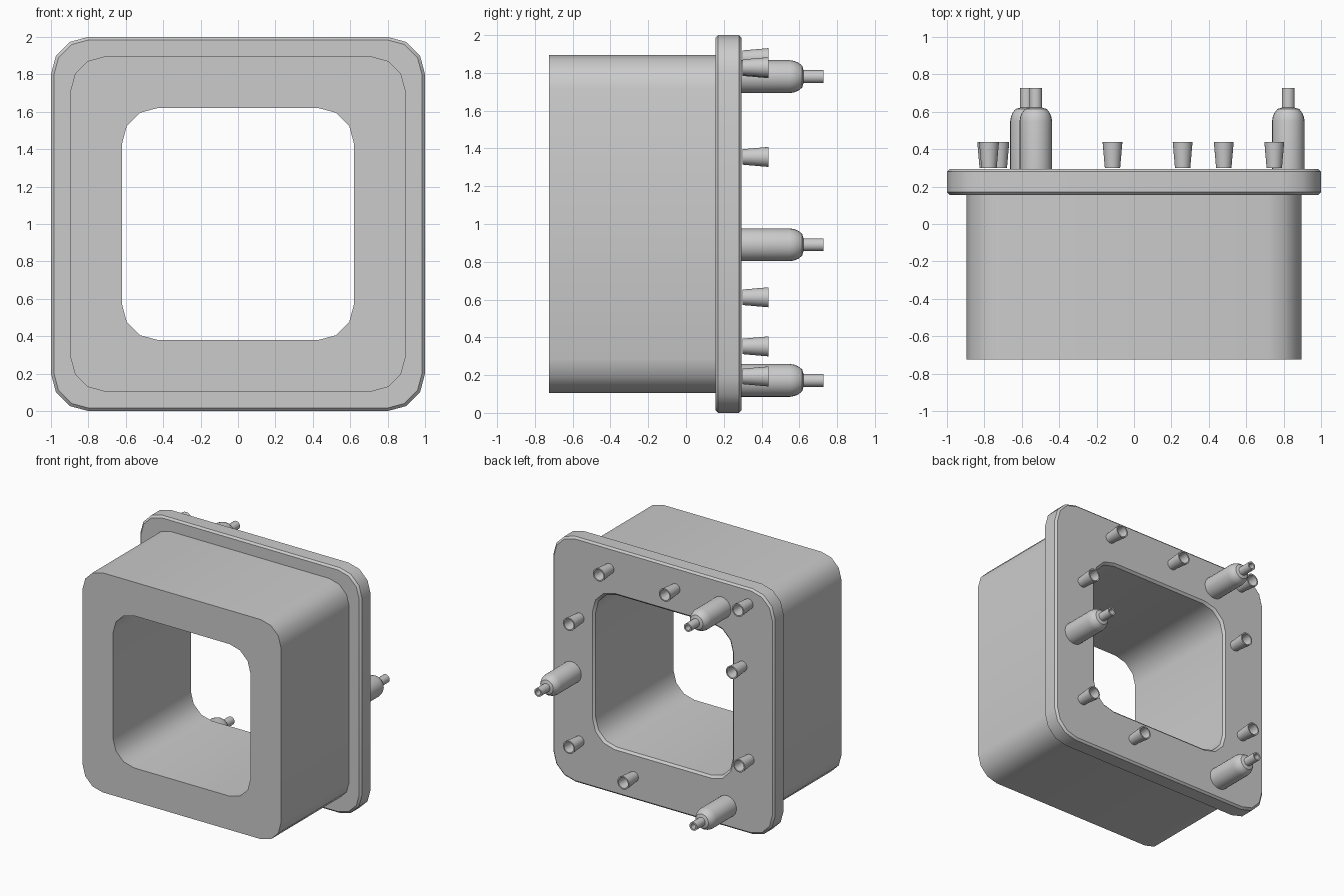
import bpy, math

if "Cube" in bpy.data.objects:
    bpy.data.objects.remove(bpy.data.objects["Cube"])


def make_object(name, verts, faces, angle):
    mesh = bpy.data.meshes.new(name)
    mesh.from_pydata(verts, [], faces)
    obj = bpy.data.objects.new(name, mesh)
    bpy.context.collection.objects.link(obj)
    bpy.ops.object.select_all(action='DESELECT')
    obj.select_set(True)
    bpy.context.view_layer.objects.active = obj
    bpy.ops.object.mode_set(mode='EDIT')
    bpy.ops.mesh.select_all(action='SELECT')
    bpy.ops.mesh.normals_make_consistent(inside=False)
    bpy.ops.object.mode_set(mode='OBJECT')
    bpy.ops.object.shade_smooth_by_angle(angle=math.radians(angle))
    return obj


def rounded_square(half, radius, y, steps=3):
    c = half - radius
    pts = []
    for k, (sx, sz) in enumerate([(1, 1), (-1, 1), (-1, -1), (1, -1)]):
        for i in range(steps + 1):
            a = math.radians(90 * (k + i / steps))
            pts.append((sx * c + radius * math.cos(a), y, 1 + sz * c + radius * math.sin(a)))
    return pts


def loft(name, loops, closed, angle):
    n = len(loops[0])
    verts = [p for loop in loops for p in loop]
    m = len(loops)
    faces = []
    for i in range(m if closed else m - 1):
        for j in range(n):
            k, i2 = (j + 1) % n, (i + 1) % m
            faces.append((i * n + j, i * n + k, i2 * n + k, i2 * n + j))
    if not closed:
        faces += [tuple(range(n)), tuple(range((m - 1) * n, m * n))]
    return make_object(name, verts, faces, angle)


def lathe(name, x, z, profile, sides=24):
    # profile of (radius, y) turned about an axis along y
    loops = [[(x + r * math.cos(2 * math.pi * i / sides), y,
               z + r * math.sin(2 * math.pi * i / sides)) for i in range(sides)]
             for r, y in profile]
    return loft(name, loops, False, 35)


# Square tube body with a square through-opening
loft("body", [rounded_square(h, r, y) for h, r, y in [
    (0.62, 0.19, -0.725), (0.895, 0.18, -0.725),
    (0.895, 0.18, 0.157), (0.62, 0.19, 0.157)]], True, 35)

# Rear flange with chamfered rims
loft("flange", [rounded_square(h, r, y) for h, r, y in [
    (0.62, 0.19, 0.155), (0.985, 0.19, 0.155), (1.0, 0.2, 0.17), (1.0, 0.2, 0.28),
    (0.985, 0.19, 0.295), (0.637, 0.2, 0.295), (0.62, 0.19, 0.278)]], True, 35)

# Bottle-shaped connectors with open necks
bottle = [(0.087, 0.293), (0.087, 0.55), (0.083, 0.573), (0.075, 0.593), (0.058, 0.615),
          (0.034, 0.622), (0.034, 0.728), (0.022, 0.728), (0.022, 0.66)]
for i, (x, z) in enumerate([(-0.525, 1.78), (0.825, 0.89), (-0.575, 0.172)]):
    lathe(f"connector_{i + 1}", x, z, bottle)

# Small flared hollow cups
cup = [(0.041, 0.3), (0.053, 0.438), (0.043, 0.438), (0.034, 0.325)]
for i, (x, z) in enumerate([(0.48, 1.83), (-0.115, 1.825), (-0.775, 1.878), (-0.72, 1.355),
                            (-0.785, 0.612), (0.26, 0.193), (0.75, 0.352), (0.75, 1.355)]):
    lathe(f"cup_{i + 1}", x, z, cup)
